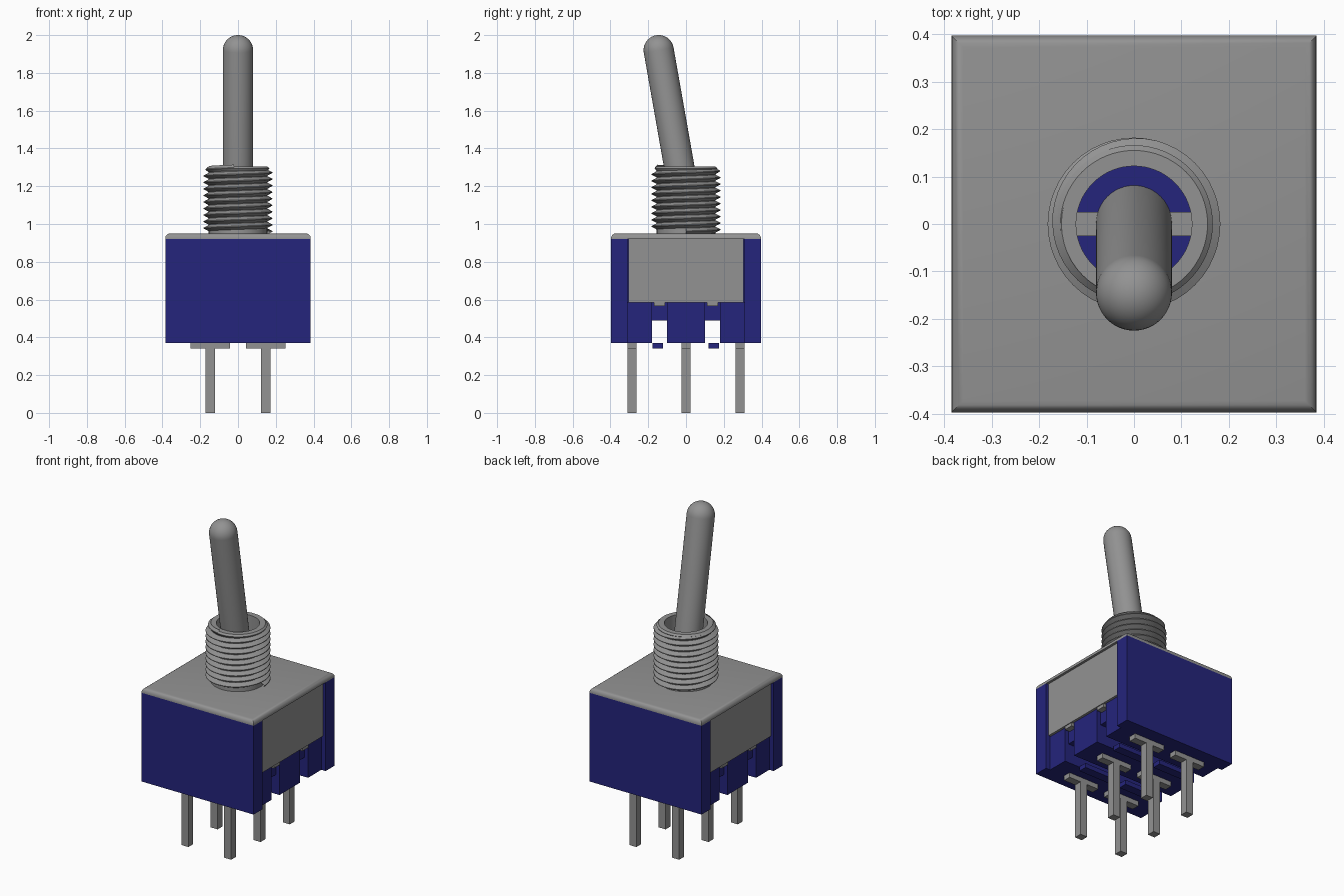
import bpy, bmesh, math
from mathutils import Matrix

old = bpy.data.objects.get("Cube")
if old:
    bpy.data.objects.remove(old)


def material(name, rgb):
    m = bpy.data.materials.new(name)
    m.use_nodes = True
    m.diffuse_color = (*rgb, 1)
    m.node_tree.nodes["Principled BSDF"].inputs["Base Color"].default_value = (*rgb, 1)
    return m


METAL = material("grey metal", (0.29, 0.29, 0.29))
BLUE = material("blue plastic", (0.018, 0.018, 0.2))


def finish(name, bm, mat, smooth=False):
    bmesh.ops.recalc_face_normals(bm, faces=bm.faces)
    mesh = bpy.data.meshes.new(name)
    bm.to_mesh(mesh)
    bm.free()
    mesh.materials.append(mat)
    ob = bpy.data.objects.new(name, mesh)
    bpy.context.collection.objects.link(ob)
    if smooth:
        bpy.ops.object.select_all(action='DESELECT')
        ob.select_set(True)
        bpy.context.view_layer.objects.active = ob
        bpy.ops.object.shade_smooth_by_angle(angle=math.radians(35))
    return ob


def box(name, mat, x, y, z, bevel=0):
    """Box from (min, max) ranges, optionally with rounded top edges."""
    bm = bmesh.new()
    bmesh.ops.create_cube(bm, size=1)
    for v in bm.verts:
        v.co = [r[0] if c < 0 else r[1] for c, r in zip(v.co, (x, y, z))]
    if bevel:
        rim = [e for e in bm.edges if all(v.co.z > z[1] - 1e-4 for v in e.verts)]
        bmesh.ops.bevel(bm, geom=rim, offset=bevel, segments=4, profile=0.5,
                        affect='EDGES')
    return finish(name, bm, mat, bool(bevel))


def lathe(name, mat, profile, steps=48, matrix=Matrix()):
    """Revolve an (r, z) profile around z."""
    bm = bmesh.new()
    vs = [bm.verts.new((r, 0, z)) for r, z in profile]
    es = [bm.edges.new(p) for p in zip(vs, vs[1:])]
    bmesh.ops.spin(bm, geom=vs + es, cent=(0, 0, 0), axis=(0, 0, 1),
                   angle=math.tau, steps=steps)
    bmesh.ops.remove_doubles(bm, verts=bm.verts, dist=1e-4)
    bm.transform(matrix)
    return finish(name, bm, mat, True)


def around(c, half):
    return (c - half, c + half)


W, D = 0.385, 0.397
BASE, PLATE_LOW, TOP = 0.37, 0.585, 0.92

# Housing core: side profile with two channels open underneath
bm = bmesh.new()
half = [(0, BASE), (0.1, BASE), (0.1, 0.49), (0.18, 0.49), (0.18, BASE),
        (0.31, BASE), (0.31, TOP)]
profile = half[1:] + [(-y, z) for y, z in reversed(half[1:])]
face = bm.faces.new([bm.verts.new((-0.33, y, z)) for y, z in profile])
ext = bmesh.ops.extrude_face_region(bm, geom=[face])
bmesh.ops.translate(bm, vec=(0.66, 0, 0),
                    verts=[g for g in ext["geom"] if isinstance(g, bmesh.types.BMVert)])
finish("housing_core", bm, BLUE)

# Front and back walls
box("front_wall", BLUE, (-W, W), (-D, -0.31), (BASE, TOP))
box("back_wall", BLUE, (-W, W), (0.31, D), (BASE, TOP))

# Metal cover with side plates, pads and clip tabs
box("cover_top", METAL, (-W, W), (-D, D), (TOP, 0.95), 0.025)
for side, s in (("left", 1), ("right", -1)):
    def span(a, b):
        return tuple(sorted((s * a, s * b)))
    box(side + "_cover_plate", METAL, span(0.32, 0.37), (-0.305, 0.305), (PLATE_LOW, TOP))
    for pad, y in (("front", (-0.31, -0.18)), ("middle", (-0.1, 0.1)), ("back", (0.18, 0.31))):
        box(f"{side}_{pad}_pad", BLUE, span(0.32, 0.355), y, (BASE, PLATE_LOW))
    for tab, y in (("front", -0.14), ("back", 0.14)):
        box(f"{side}_{tab}_clip_tab", METAL, span(0.325, 0.365), around(y, 0.03),
            (0.565, PLATE_LOW))

    # Terminals and the ribs between them
    for row, y in (("front", -0.287), ("middle", 0), ("back", 0.287)):
        box(f"{side}_{row}_terminal", METAL, around(s * 0.147, 0.024), around(y, 0.024), (0, BASE))
        box(f"{side}_{row}_terminal_bar", METAL, around(s * 0.147, 0.105), around(y, 0.024),
            (0.34, BASE))
    for row, y in (("front", -0.15), ("back", 0.147)):
        box(f"{side}_{row}_rib", BLUE, around(s * 0.147, 0.105), around(y, 0.027), (0.342, BASE))

# Bushing tube with chamfered rim
lathe("bushing", METAL, [(0.122, 0.95), (0.122, 1.305), (0.155, 1.305), (0.166, 1.295),
                         (0.155, 1.28), (0.155, 0.94)], 64)

# Helical screw thread
PITCH, N, TURNS = 0.0345, 48, 10
bm = bmesh.new()
prev = None
for i in range(N * TURNS - N // 4):
    a = math.tau * i / N
    z = 0.944 + PITCH * i / N
    crest = min(0.182, 0.166 + max(0, 1.295 - z - PITCH / 2))
    ring = [bm.verts.new((r * math.cos(a), r * math.sin(a), z + h * PITCH))
            for r, h in ((0.153, 0), (crest, 0.44), (crest, 0.56), (0.153, 1))]
    if prev:
        for k in range(3):
            bm.faces.new((prev[k], ring[k], ring[k + 1], prev[k + 1]))
    prev = ring
finish("screw_thread", bm, METAL, True)

# Blue seat and pivot pin inside the bushing
lathe("bushing_seat", BLUE, [(0, 1.1), (0.123, 1.1), (0.123, 1.0), (0, 1.0)])
box("pivot_pin", METAL, (-0.122, 0.122), around(0, 0.025), (1.06, 1.108))

# Tilted lever with a round tip
R, LENGTH = 0.08, 0.833
tip = [(R * math.cos(t), LENGTH + R * math.sin(t))
       for t in (math.pi / 2 * k / 10 for k in range(10))]
lathe("lever", METAL, [(0, -0.04), (R, -0.04)] + tip + [(0, LENGTH + R)], 48,
      Matrix.Translation((0, 0, 1.1)) @ Matrix.Rotation(math.radians(10), 4, 'X'))
